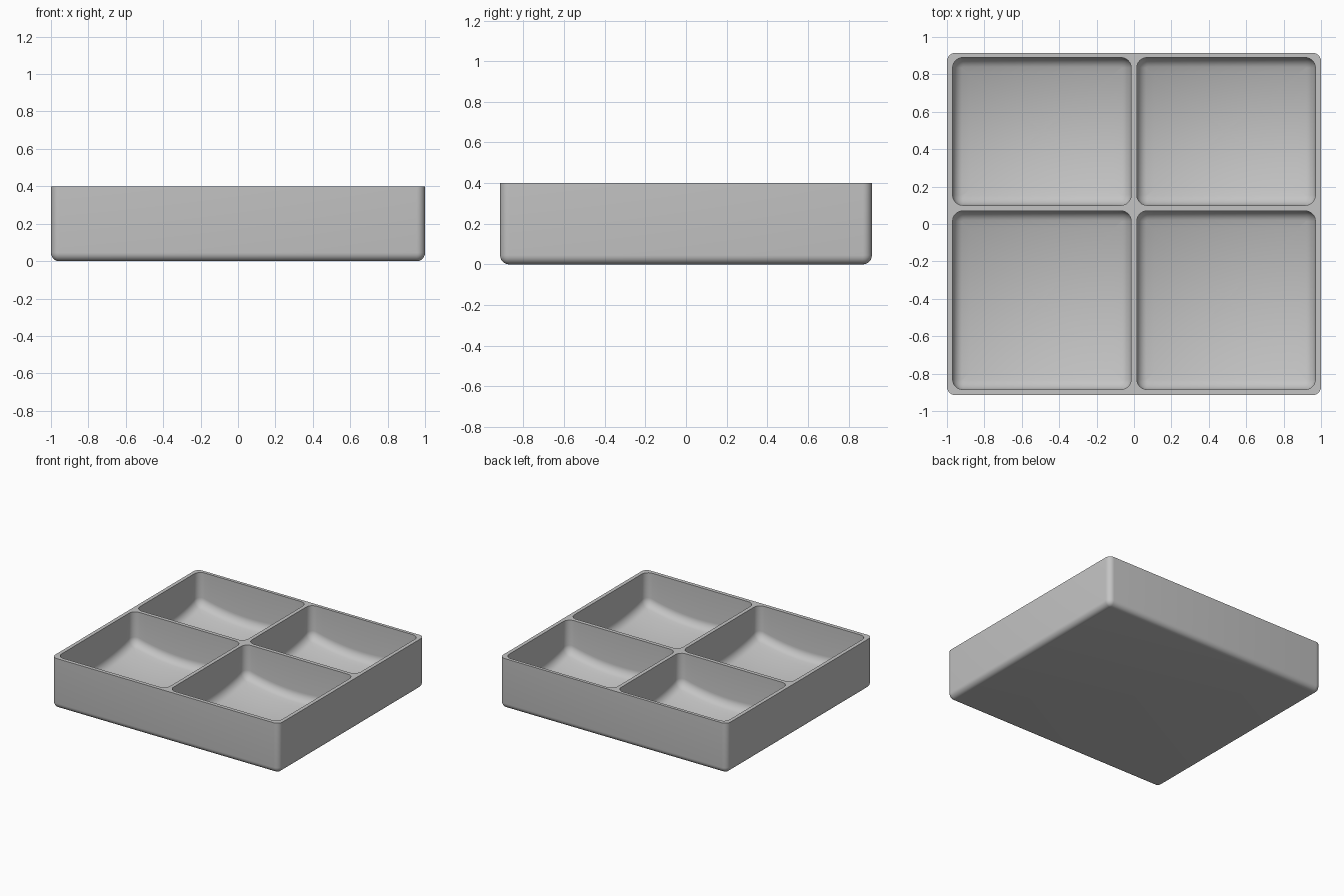
import bpy, bmesh, math

if "Cube" in bpy.data.objects:
    bpy.data.objects.remove(bpy.data.objects["Cube"], do_unlink=True)

HEIGHT, HALF_X, HALF_Y = 0.4, 1.0, 0.915
EDGE = 0.045          # outer corner and bottom rounding
POCKET_R = 0.055      # pocket corner radius
FILLET = 0.05         # rounding where pocket wall meets floor
FLOOR, RISE = 0.03, 0.13

grey = bpy.data.materials.new("light_grey")
grey.use_nodes = True
color = (0.55, 0.55, 0.55, 1)
grey.diffuse_color = color
grey.node_tree.nodes["Principled BSDF"].inputs["Base Color"].default_value = color


def outline(cx, cy, hx, hy, radius, inset=0, arc=6, side=1):
    """Rounded rectangle as a list of points, with extra points on each side."""
    corners = []
    for i, (sx, sy) in enumerate([(1, 1), (-1, 1), (-1, -1), (1, -1)]):
        ox, oy = cx + sx * (hx - radius), cy + sy * (hy - radius)
        r = radius - inset
        angles = [(i + k / arc) * math.pi / 2 for k in range(arc + 1)]
        corners.append([(ox + r * math.cos(a), oy + r * math.sin(a)) for a in angles])
    points = []
    for i, corner in enumerate(corners):
        points += corner
        (ax, ay), (bx, by) = corner[-1], corners[(i + 1) % 4][0]
        points += [(ax + (bx - ax) * k / side, ay + (by - ay) * k / side)
                   for k in range(1, side)]
    return points


def ring(bm, points, height):
    """Closed vertex ring; height is a function of x and y."""
    return [bm.verts.new((x, y, height(x, y))) for x, y in points]


def bridge(bm, a, b):
    n = len(a)
    for i in range(n):
        bm.faces.new((a[i], a[(i + 1) % n], b[(i + 1) % n], b[i]))


def loop_edges(bm, loop):
    return [bm.edges.get((v, loop[(i + 1) % len(loop)])) for i, v in enumerate(loop)]


def add_pocket(bm, cx, cy, hx, hy):
    """Straight-walled pocket with a filleted, bowl-shaped floor."""
    def bowl(x, y):
        return FLOOR + RISE * (((x - cx) / hx) ** 2 + ((y - cy) / hy) ** 2) / 2

    top = ring(bm, outline(cx, cy, hx, hy, POCKET_R, 0, side=16), lambda x, y: HEIGHT)
    last = top
    for k in range(7):
        a = k / 6 * math.pi / 2
        inset, lift = FILLET * (1 - math.cos(a)), FILLET * (1 - math.sin(a))
        points = outline(cx, cy, hx, hy, POCKET_R, inset, side=16)
        new = ring(bm, points, lambda x, y: bowl(x, y) + lift)
        bridge(bm, last, new)
        last = new
    for k in range(9, 0, -1):
        scaled = [(cx + (x - cx) * k / 10, cy + (y - cy) * k / 10) for x, y in points]
        new = ring(bm, scaled, bowl)
        bridge(bm, last, new)
        last = new
    centre = bm.verts.new((cx, cy, FLOOR))
    for i, v in enumerate(last):
        bm.faces.new((v, last[(i + 1) % len(last)], centre))
    return top


bm = bmesh.new()

# Outer shell: flat base, rounded bottom edge, straight walls
last = None
for k in range(7):
    a = k / 6 * math.pi / 2
    inset = (EDGE - 0.002) * (1 - math.sin(a))
    z = EDGE * (1 - math.cos(a))
    new = ring(bm, outline(0, 0, HALF_X, HALF_Y, EDGE, inset), lambda x, y: z)
    if last:
        bridge(bm, last, new)
    else:
        bm.faces.new(new)
    last = new
outer = ring(bm, outline(0, 0, HALF_X, HALF_Y, EDGE), lambda x, y: HEIGHT)
bridge(bm, last, outer)

# Four pockets: square at the front, shallower in depth at the back
rims = [outer]
for sx in (-1, 1):
    for y0, y1 in ((-0.885, 0.07), (0.1, 0.89)):
        rims.append(add_pocket(bm, sx * 0.4925, (y0 + y1) / 2, 0.4775, (y1 - y0) / 2))

# Flat rim joining the shell and the pockets
edges = [e for loop in rims for e in loop_edges(bm, loop)]
bmesh.ops.triangle_fill(bm, edges=edges, use_beauty=True, normal=(0, 0, 1))
bmesh.ops.recalc_face_normals(bm, faces=bm.faces)

mesh = bpy.data.meshes.new("divided_tray")
bm.to_mesh(mesh)
bm.free()
mesh.materials.append(grey)
tray = bpy.data.objects.new("divided_tray", mesh)
bpy.context.collection.objects.link(tray)
bpy.ops.object.select_all(action="DESELECT")
tray.select_set(True)
bpy.context.view_layer.objects.active = tray
bpy.ops.object.shade_smooth_by_angle(angle=math.radians(35))
